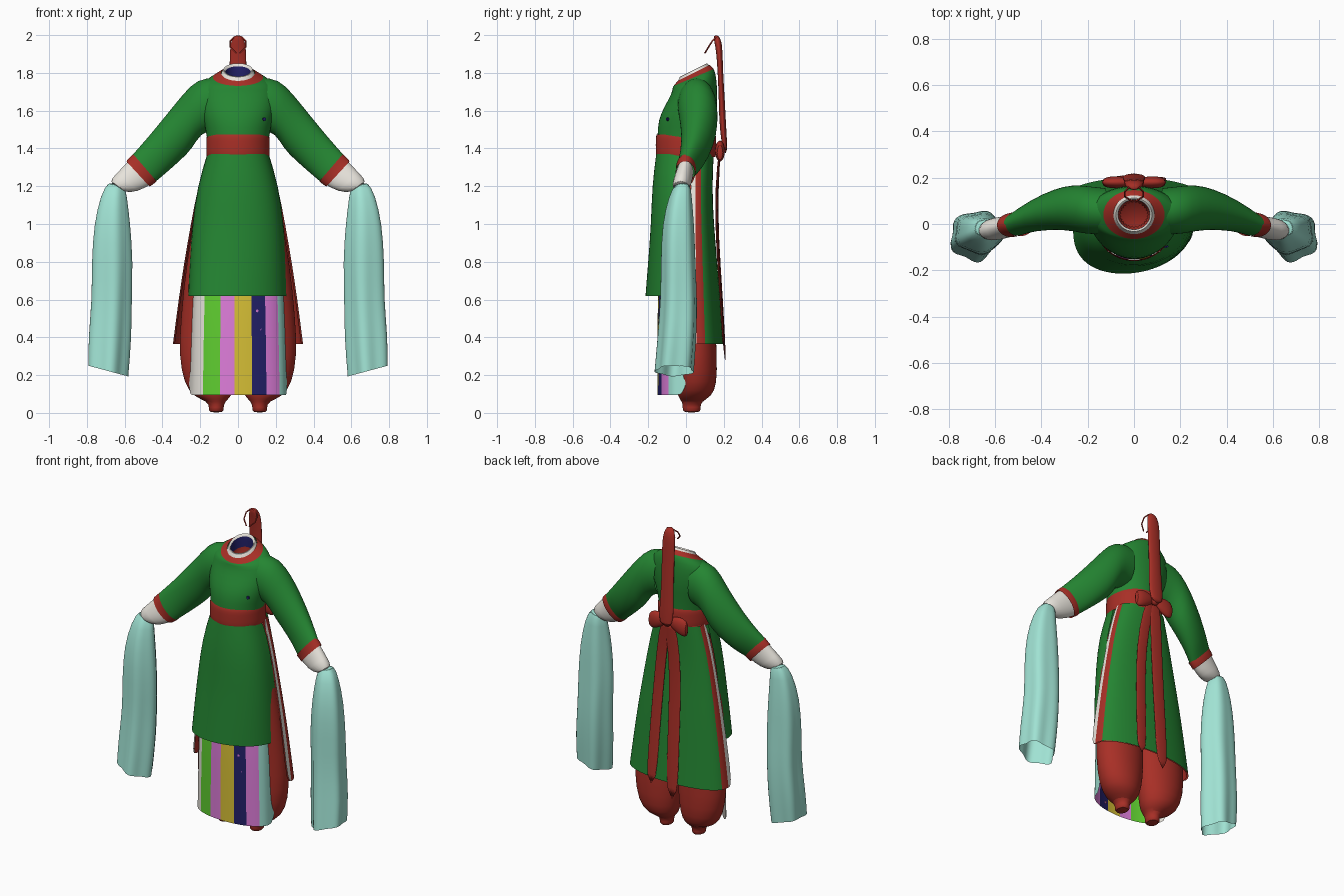
import bpy, bmesh, math
from mathutils import Vector

cube = bpy.data.objects.get("Cube")
if cube:
    bpy.data.objects.remove(cube, do_unlink=True)


def material(name, r, g, b):
    lin = [((c / 255 + 0.055) / 1.055) ** 2.4 for c in (r, g, b)] + [1]
    m = bpy.data.materials.new(name)
    m.use_nodes = True
    m.diffuse_color = lin
    node = m.node_tree.nodes["Principled BSDF"]
    node.inputs["Base Color"].default_value = lin
    node.inputs["Roughness"].default_value = 0.8
    return m


GREEN = material("robe green", 36, 133, 50)
RED = material("trim red", 168, 47, 38)
WHITE = material("linen white", 232, 228, 220)
TEAL = material("sleeve teal", 160, 226, 211)
NAVY = material("navy", 34, 32, 104)
LIME = material("lime", 95, 205, 48)
PINK = material("pink", 222, 125, 218)
YELLOW = material("yellow", 215, 192, 54)
N = 24
SIDES = ((1, "left"), (-1, "right"))


def smooth(obj):
    bpy.ops.object.select_all(action='DESELECT')
    obj.select_set(True)
    bpy.context.view_layer.objects.active = obj
    bpy.ops.object.shade_smooth_by_angle(angle=math.radians(50))


def loft(name, rings, mats, rule=None, closed=True, caps=(False, False)):
    """Skin a list of point rings; rule(ring, column) picks the material."""
    bm = bmesh.new()
    rows = [[bm.verts.new(p) for p in ring] for ring in rings]
    n = len(rows[0])
    for i in range(len(rows) - 1):
        for j in range(n if closed else n - 1):
            k = (j + 1) % n
            f = bm.faces.new((rows[i][j], rows[i][k], rows[i + 1][k], rows[i + 1][j]))
            f.material_index = rule(i, j) if rule else 0
    for use, i in zip(caps, (0, -1)):
        if use:
            f = bm.faces.new(rows[i])
            f.material_index = rule(len(rows) - 2 if i else 0, 0) if rule else 0
    bmesh.ops.recalc_face_normals(bm, faces=bm.faces)
    mesh = bpy.data.meshes.new(name)
    bm.to_mesh(mesh)
    bm.free()
    for m in mats:
        mesh.materials.append(m)
    obj = bpy.data.objects.new(name, mesh)
    bpy.context.collection.objects.link(obj)
    smooth(obj)
    sub = obj.modifiers.new("soften", 'SUBSURF')
    sub.levels = sub.render_levels = 1
    return obj


def ellipse(x, y, z, rx, ry, tilt=0):
    out = []
    for j in range(N):
        a = math.tau * j / N
        dy = -ry * math.cos(a)
        out.append(Vector((x + rx * math.sin(a), y + dy, z + tilt * dy)))
    return out


def span(s, xa, za, xb, zb, y, depth, fold=0):
    """Ring across two points in the x-z plane, with a depth along y."""
    mid = Vector((s * (xa + xb) / 2, y, (za + zb) / 2))
    u = Vector((s * (xa - xb) / 2, 0, (za - zb) / 2))
    out = []
    for j in range(N):
        a = math.tau * j / N
        k = 1 + fold * math.cos(5 * a + 0.6)
        out.append(mid + k * (u * math.cos(a) + Vector((0, depth * math.sin(a), 0))))
    return out


def arc(angles, z, rx, y_mid, y_end, skew=0):
    """Open, slightly boxy half ellipse from side to side."""
    out = []
    for a in angles:
        c = math.cos(a)
        c = math.copysign(abs(c) ** 0.75, c)
        x = rx * math.sin(a)
        out.append(Vector((x, y_end + (y_mid - y_end) * c + skew * x, z)))
    return out


# Bodice with red neckband
body = [(-0.005, 1.36, 0.16, 0.148, 0), (0, 1.47, 0.165, 0.153, 0),
        (0.005, 1.55, 0.185, 0.153, 0), (0.025, 1.62, 0.2, 0.142, 0),
        (0.045, 1.7, 0.205, 0.122, 0.1), (0.045, 1.755, 0.185, 0.115, 0.25),
        (0.04, 1.775, 0.132, 0.11, 0.45), (0.04, 1.8, 0.09, 0.085, 0.5)]
loft("bodice", [ellipse(0, y, z, rx, ry, t) for y, z, rx, ry, t in body],
     [GREEN, RED], lambda i, j: int(i >= 6))

# White collar with navy lining
collar = [(1.793, 0.09, 0.085), (1.82, 0.079, 0.073), (1.815, 0.066, 0.062),
          (1.74, 0.07, 0.065), (1.64, 0.08, 0.07)]
loft("collar", [ellipse(0, 0.04, z, rx, ry, 0.5) for z, rx, ry in collar],
     [WHITE, NAVY, RED], lambda i, j: (0, 0, 1, 2)[i], caps=(False, True))

# Waist sash
sash = [(1.355, 0.166, 0.157), (1.37, 0.171, 0.162), (1.42, 0.169, 0.162),
        (1.46, 0.169, 0.162), (1.475, 0.163, 0.156)]
loft("waist_sash", [ellipse(0, 0, z, rx, ry) for z, rx, ry in sash], [RED])

# Sleeves, cuffs, inner cuffs, long hanging sleeves and trouser legs
arm = [(0.12, 1.775, 0.12, 1.5, 0.055, 0.1), (0.215, 1.77, 0.2, 1.48, 0.06, 0.105),
       (0.29, 1.69, 0.24, 1.4, 0.07, 0.1), (0.37, 1.59, 0.3, 1.34, 0.065, 0.09),
       (0.48, 1.455, 0.38, 1.27, 0.04, 0.07), (0.565, 1.36, 0.44, 1.22, 0, 0.05)]
band = [(0.555, 1.37, 0.43, 1.225, 0, 0.053), (0.575, 1.352, 0.448, 1.21, 0, 0.053),
        (0.592, 1.333, 0.467, 1.197, -0.005, 0.052)]
wrist = [(0.58, 1.335, 0.46, 1.21, -0.005, 0.045), (0.64, 1.27, 0.53, 1.17, -0.02, 0.05),
         (0.69, 1.22, 0.605, 1.165, -0.03, 0.045)]
drape = [(0.6, 1.205, 0.685, 1.235, -0.015, 0.04), (0.59, 1.15, 0.73, 1.15, -0.03, 0.06),
         (0.573, 1, 0.765, 1, -0.04, 0.085), (0.56, 0.8, 0.778, 0.8, -0.04, 0.09),
         (0.568, 0.6, 0.775, 0.6, -0.035, 0.095), (0.57, 0.4, 0.795, 0.4, -0.045, 0.1),
         (0.588, 0.195, 0.793, 0.25, -0.06, 0.1)]
leg = [(0.07, 0, 1.3, 0.08, 0.11), (0.1, 0.01, 1.1, 0.12, 0.11), (0.13, 0.03, 0.8, 0.145, 0.11),
       (0.15, 0.05, 0.5, 0.155, 0.105), (0.155, 0.055, 0.3, 0.16, 0.11),
       (0.15, 0.055, 0.15, 0.135, 0.11), (0.135, 0.045, 0.085, 0.1, 0.09),
       (0.115, 0.03, 0.06, 0.045, 0.05), (0.115, 0.03, 0.03, 0.038, 0.047),
       (0.115, 0.03, 0, 0.042, 0.05)]
for s, side in SIDES:
    loft(side + "_sleeve", [span(s, *r) for r in arm], [GREEN])
    loft(side + "_cuff", [span(s, *r) for r in band], [RED])
    loft(side + "_inner_cuff", [span(s, *r) for r in wrist], [WHITE], caps=(False, True))
    loft(side + "_hanging_sleeve",
         [span(s, *r, fold=0.03 + 0.015 * i) for i, r in enumerate(drape)],
         [TEAL], caps=(True, False))
    loft(side + "_trouser_leg", [ellipse(s * x, y, z, rx, ry) for x, y, z, rx, ry in leg],
         [RED], caps=(True, True))

# Green front panel
quarter = math.pi / 2
front = [(1.37, 0.163, -0.158, 0), (1.2, 0.215, -0.18, 0), (1, 0.242, -0.185, 0.02),
         (0.8, 0.256, -0.2, 0.07), (0.62, 0.264, -0.212, 0.12)]
sweep = [quarter * (j / 12 - 1) for j in range(25)]
loft("front_panel", [arc(sweep, z, rx, y, 0.02, k) for z, rx, y, k in front],
     [GREEN], closed=False)

# Striped underskirt, one column group per stripe
edges = [-0.26, -0.185, -0.095, -0.02, 0.075, 0.15, 0.22, 0.26]
angles = [math.asin((a + (b - a) * t / 4) / 0.26)
          for a, b in zip(edges, edges[1:]) for t in range(4)] + [quarter]
skirt = [(0.75, 0.242, -0.14), (0.6, 0.25, -0.15), (0.35, 0.257, -0.152), (0.095, 0.262, -0.152)]
loft("striped_skirt", [arc(angles, z, rx, y, 0.005) for z, rx, y in skirt],
     [WHITE, LIME, PINK, YELLOW, NAVY, TEAL],
     lambda i, j: (0, 1, 2, 3, 4, 2, 5)[j // 4], closed=False)

# Back panel with red borders and white edges, plus its lining
back = [(1.37, 0.163, 0.147), (1.2, 0.212, 0.138), (1, 0.25, 0.147), (0.8, 0.285, 0.165),
        (0.6, 0.315, 0.18), (0.365, 0.345, 0.2)]
wide = [quarter * 1.04 * (j / 14 - 1) for j in range(29)]


def border(i, j):
    edge = min(j, 27 - j)
    return 2 if edge < 1 else 1 if edge < 3 else 0


loft("back_panel", [arc(wide, z, rx, y, 0.04) for z, rx, y in back],
     [GREEN, RED, WHITE], border, closed=False)
loft("back_lining", [arc(wide, z, rx - 0.008, y - 0.008, 0.038) for z, rx, y in back],
     [RED], closed=False)


# Sash bow and its two tails
def ribbon(name, path, width):
    rings = [ellipse(x, y, z, width, 0.006) for x, y, z in path]
    return loft(name, rings, [RED], caps=(True, True))


for s, side in SIDES:
    loops = [(0.005, 0.02, 0.015), (0.05, 0.045, 0.025), (0.1, 0.06, 0.028), (0.14, 0.045, 0.015)]
    rings = [[Vector((s * x, 0.18 + d * math.sin(math.tau * j / N),
                      1.405 - 0.2 * x + h * math.cos(math.tau * j / N))) for j in range(N)]
             for x, h, d in loops]
    loft(side + "_bow_loop", rings, [RED], caps=(True, True))
ribbon("long_bow_tail", [(-0.01, 0.18, 1.4), (-0.03, 0.165, 1.2), (-0.04, 0.165, 0.95),
                         (-0.04, 0.19, 0.6), (-0.045, 0.208, 0.26)], 0.042)
ribbon("short_bow_tail", [(0.02, 0.18, 1.4), (0.06, 0.16, 1.2), (0.085, 0.16, 0.95),
                          (0.1, 0.185, 0.6), (0.11, 0.202, 0.32)], 0.036)
bpy.ops.mesh.primitive_uv_sphere_add(segments=16, ring_count=8, location=(0, 0.19, 1.405))
knot = bpy.context.object
knot.name = "bow_knot"
knot.scale = (0.032, 0.025, 0.035)
knot.data.materials.append(RED)
smooth(knot)

# Hair ribbon hanging down the back, with thin hooks at its top
tail = [(0.21, 1.37, 0.05, 0.012), (0.195, 1.5, 0.05, 0.018), (0.19, 1.65, 0.042, 0.016),
        (0.182, 1.8, 0.045, 0.014), (0.177, 1.92, 0.044, 0.017), (0.167, 1.975, 0.036, 0.02),
        (0.158, 2, 0.016, 0.012)]
loft("hair_ribbon", [ellipse(0, y, z, rx, ry) for y, z, rx, ry in tail], [RED], caps=(True, True))
for s, side in SIDES:
    curve = bpy.data.curves.new(side + "_ribbon_hook", 'CURVE')
    curve.dimensions = '3D'
    curve.bevel_depth = 0.004
    line = curve.splines.new('POLY')
    line.points.add(3)
    for p, co in zip(line.points, [(0.02, 0.16, 1.99), (0.04, 0.14, 1.97),
                                   (0.04, 0.118, 1.935), (0.01, 0.1, 1.905)]):
        p.co = (s * co[0], co[1], co[2], 1)
    curve.materials.append(RED)
    bpy.context.collection.objects.link(bpy.data.objects.new(curve.name, curve))


# Painted spots on the navy stripe and a small chest mark
def spot(name, loc, radius, mat):
    bpy.ops.mesh.primitive_cylinder_add(vertices=6, radius=radius, depth=0.008, location=loc,
                                        rotation=(quarter, 0, 0.35))
    bpy.context.object.name = name
    bpy.context.object.data.materials.append(mat)


for i in range(5):
    spot("stripe_spot", (0.1 + 0.025 * (i % 2), -0.137 + 0.006 * (i % 2), 0.14 + 0.1 * i), 0.008, PINK)
spot("chest_mark", (0.14, -0.098, 1.555), 0.01, NAVY)
